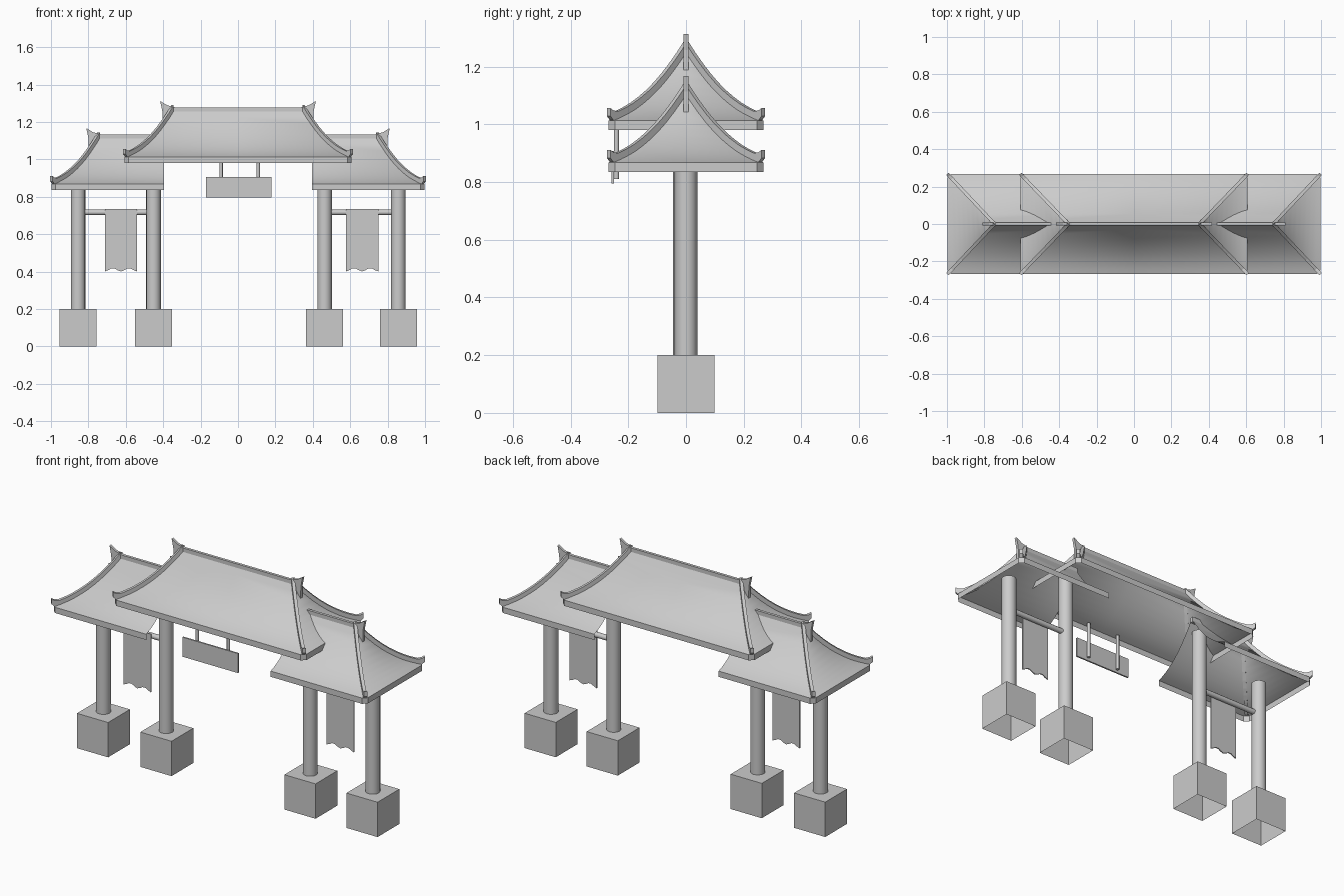
import bpy, bmesh, math
from mathutils import Vector

if "Cube" in bpy.data.objects:
    bpy.data.objects.remove(bpy.data.objects["Cube"])

# Roof curve: (fraction from ridge to eave, height on the main roof)
CURVE = [(0, 1.268), (.1, 1.226), (.2, 1.188), (.3, 1.153), (.4, 1.122),
         (.5, 1.095), (.6, 1.072), (.7, 1.052), (.8, 1.036), (.9, 1.023), (1, 1.013)]
DEPTH = .268


def make(name, verts, faces, mirror="", smooth=False):
    me = bpy.data.meshes.new(name)
    me.from_pydata(verts, [], faces)
    bm = bmesh.new()
    bm.from_mesh(me)
    bmesh.ops.remove_doubles(bm, verts=bm.verts, dist=1e-5)
    bmesh.ops.recalc_face_normals(bm, faces=bm.faces)
    bm.to_mesh(me)
    bm.free()
    ob = bpy.data.objects.new(name, me)
    bpy.context.collection.objects.link(ob)
    if mirror:
        m = ob.modifiers.new("mirror", "MIRROR")
        m.use_axis = ["x" in mirror, "y" in mirror, False]
        m.use_mirror_merge = False
    if smooth:
        bpy.ops.object.select_all(action="DESELECT")
        bpy.context.view_layer.objects.active = ob
        ob.select_set(True)
        bpy.ops.object.shade_smooth_by_angle(angle=math.radians(35))
    return ob


def box(name, x0, x1, y0, y1, z0, z1, mirror="", open_bottom=False):
    v = [(x, y, z) for z in (z0, z1) for x, y in ((x0, y0), (x1, y0), (x1, y1), (x0, y1))]
    f = [(4, 5, 6, 7)] + [(i, (i + 1) % 4, (i + 1) % 4 + 4, i + 4) for i in range(4)]
    if not open_bottom:
        f.append((3, 2, 1, 0))
    return make(name, v, f, mirror)


def rod(name, a, b, r, sides=12):
    a, b = Vector(a), Vector(b)
    q = (b - a).to_track_quat("Z", "Y")
    ring = [q @ Vector((r * math.cos(k * math.tau / sides), r * math.sin(k * math.tau / sides), 0))
            for k in range(sides)]
    v = [p + c for c in (a, b) for p in ring]
    n = sides
    f = [(k, (k + 1) % n, (k + 1) % n + n, k + n) for k in range(n)]
    f += [tuple(range(n))[::-1], tuple(range(n, 2 * n))]
    return make(name, v, f, smooth=True)


def prism_y(name, outline, half, y=0, mirror=""):
    n = len(outline)
    v = [(x, y + s * half, z) for s in (-1, 1) for x, z in outline]
    f = [tuple(range(n)), tuple(range(2 * n - 1, n - 1, -1))]
    f += [(i, (i + 1) % n, (i + 1) % n + n, i + n) for i in range(n)]
    return make(name, v, f, mirror)


def half_roof(name, x_in, x_ridge, x_eave, dz):
    # Curved hollow shell ending in a vertical eave band
    levels = [(t, z + dz) for t, z in CURVE] + [(1, .98 + dz)]
    v, n = [], 6
    for t, z in levels:
        x, y, c = x_ridge + (x_eave - x_ridge) * t, DEPTH * t, .022 * t ** 4
        v += [(x_in, -y, z), (x - c, -y, z), (x, c - y, z),
              (x, y - c, z), (x - c, y, z), (x_in, y, z)]
    f = [(j * n + i, j * n + i + 1, j * n + n + i + 1, j * n + n + i)
         for j in range(1, len(levels) - 1) for i in range(n - 1)]
    # top row meets the ridge line
    f += [(0, 1, 7, 6), (5, 4, 10, 11), (1, 8, 7), (1, 9, 8), (1, 10, 9)]
    make(name + "_shell", v, f, "x", True)

    # Hip rib with upturned tip
    path = [(t, z + dz) for t, z in CURVE[:-1]] + [(.96, 1.026 + dz), (1.0, 1.04 + dz)]
    side = Vector((DEPTH, x_eave - x_ridge, 0)).normalized() * .009
    v = []
    for i, (t, z) in enumerate(path):
        p = Vector((x_ridge + (x_eave - x_ridge) * t, -DEPTH * t, z))
        h = .022 if i < len(path) - 1 else .016
        low = .012
        v += [p - side - Vector((0, 0, low)), p + side - Vector((0, 0, low)),
              p + side + Vector((0, 0, h)), p - side + Vector((0, 0, h))]
    f = [(4 * j + i, 4 * j + (i + 1) % 4, 4 * j + 4 + (i + 1) % 4, 4 * j + 4 + i)
         for j in range(len(path) - 1) for i in range(4)]
    e = 4 * len(path)
    f += [(3, 2, 1, 0), (e - 4, e - 3, e - 2, e - 1)]
    make(name + "_hip_rib", v, f, "xy")

    # Ridge bar and the pointed fin at its end
    top = 1.278 + dz
    box(name + "_ridge_bar", x_in, x_ridge, -.008, .008, top - .03, top, "x")
    prism_y(name + "_ridge_fin", [(x_ridge - .015, top), (x_ridge + .03, top + .012),
            (x_ridge + .066, top + .034), (x_ridge + .055, top - .02),
            (x_ridge + .053, top - .09), (x_ridge + .005, top - .03)], .008, 0, "x")


half_roof("main_roof", 0, .35, .608, 0)
half_roof("side_roof", .395, .745, .998, -.145)

# Posts on hollow square footings
for i, (x, y, top) in enumerate([(-.855, 0, .9), (-.452, -.006, 1.06),
                                 (.463, -.006, 1.06), (.857, 0, .9)]):
    box(f"footing_{i}", x - .099, x + .099, -.099, .099, 0, .2, open_bottom=True)
    rod(f"post_{i}", (x, y, .2), (x, y, top), .039, 16)

# Rods between posts with hanging banners, wavy at the bottom
for tag, x0, x1, b0, b1 in (("left", -.84, -.46, -.712, -.54), ("right", .47, .85, .577, .75)):
    rod(f"banner_rod_{tag}", (x0, 0, .717), (x1, 0, .717), .015)
    out = [(b0, .735), (b1, .735)]
    for k in range(11):
        s = 1 - k / 10
        out.append((b0 + (b1 - b0) * s, .41 + .009 * math.cos(s * 4 * math.pi + math.pi)))
    prism_y(f"banner_{tag}", out, .003, -.017)

# Sign board on two hangers under the front eave
box("sign_board", -.172, .18, -.258, -.249, .795, .907)
for i, x in enumerate((-.09, .108)):
    rod(f"sign_hanger_{i}", (x, -.241, .81), (x, -.241, 1.015), .009)
